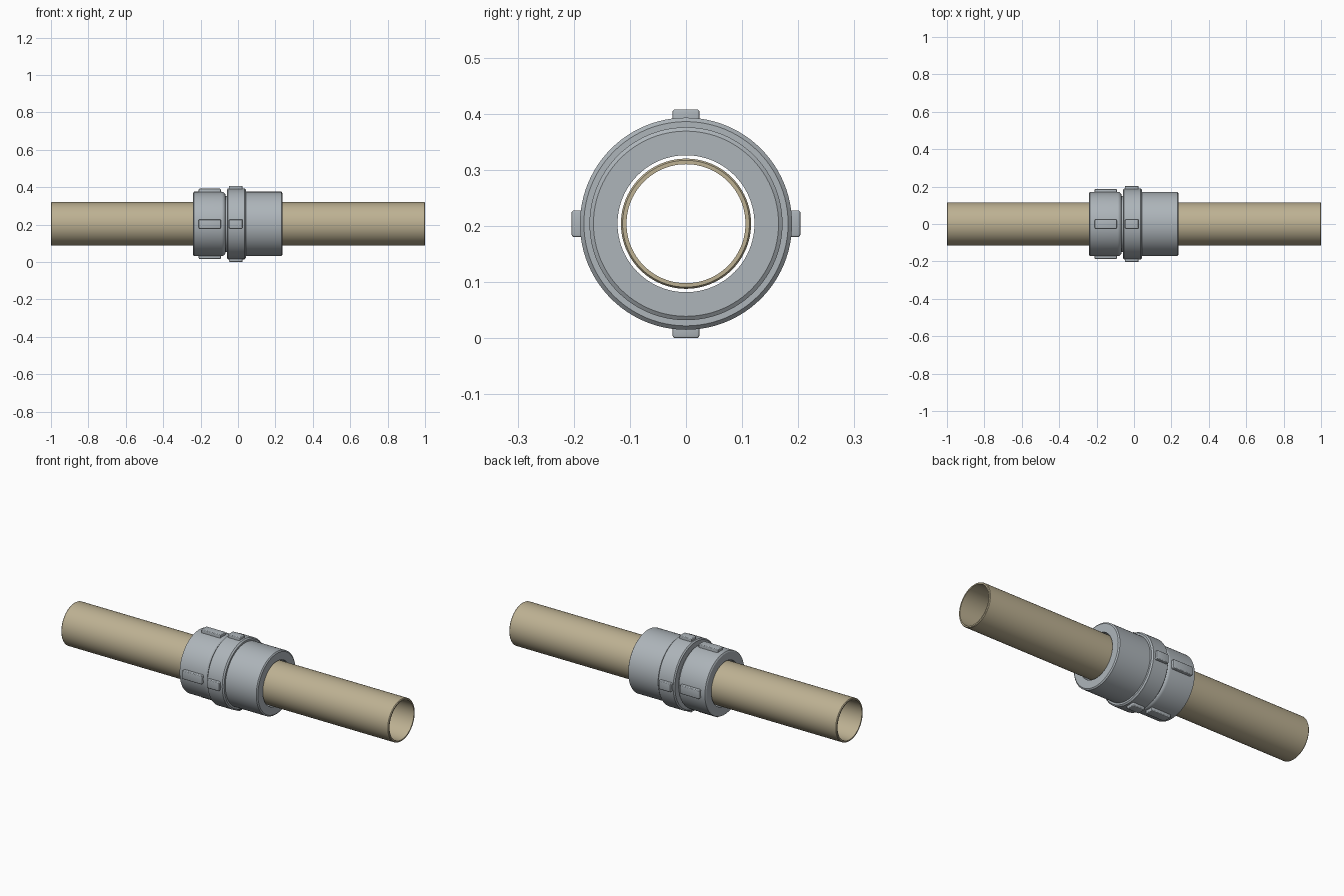
import bpy, bmesh, math
from mathutils import Matrix

if "Cube" in bpy.data.objects:
    bpy.data.objects.remove(bpy.data.objects["Cube"])

AXIS_Z = 0.205
SEGS = 96


def material(name, rgb):
    m = bpy.data.materials.new(name)
    m.diffuse_color = (*rgb, 1)
    m.use_nodes = True
    m.node_tree.nodes["Principled BSDF"].inputs["Base Color"].default_value = m.diffuse_color
    return m


GREY = material("grey_plastic", (0.42, 0.46, 0.49))
TAN = material("tan_pipe", (0.51, 0.44, 0.29))


def finish(name, bm, mat):
    bmesh.ops.recalc_face_normals(bm, faces=bm.faces)
    mesh = bpy.data.meshes.new(name)
    bm.to_mesh(mesh)
    bm.free()
    ob = bpy.data.objects.new(name, mesh)
    bpy.context.collection.objects.link(ob)
    mesh.materials.append(mat)
    ob.location.z = AXIS_Z
    bpy.ops.object.select_all(action='DESELECT')
    bpy.context.view_layer.objects.active = ob
    ob.select_set(True)
    bpy.ops.object.shade_smooth_by_angle(angle=math.radians(25))
    return ob


def ring(name, profile, mat):
    """Revolve a closed (x, radius) profile around the x axis."""
    bm = bmesh.new()
    loops = []
    for i in range(SEGS):
        a = 2 * math.pi * i / SEGS
        loops.append([bm.verts.new((x, r * math.cos(a), r * math.sin(a)))
                      for x, r in profile])
    n = len(profile)
    for i in range(SEGS):
        p, q = loops[i], loops[(i + 1) % SEGS]
        for j in range(n):
            k = (j + 1) % n
            bm.faces.new((p[j], p[k], q[k], q[j]))
    return finish(name, bm, mat)


def lugs(name, x0, x1, r_in, r_out, width):
    """Four rounded blocks spaced a quarter turn apart."""
    for i in range(4):
        bm = bmesh.new()
        bmesh.ops.create_cube(bm, size=1, matrix=Matrix.Translation(
            ((x0 + x1) / 2, 0, (r_in + r_out) / 2))
            @ Matrix.Diagonal((x1 - x0, width, r_out - r_in, 1)))
        bmesh.ops.bevel(bm, geom=bm.edges[:], offset=0.005, segments=3,
                        profile=0.5, affect='EDGES')
        bm.transform(Matrix.Rotation(i * math.pi / 2, 4, 'X'))
        finish(f"{name}_{i + 1}", bm, GREY)


# Hollow pipe with chamfered outer rims
ring("pipe", [(-1, 0.106), (-1, 0.113), (-0.996, 0.116),
              (0.996, 0.116), (1, 0.113), (1, 0.106)], TAN)

BORE = 0.122
# Left nut, its inner shoulder rounding into a groove beside the collar
shoulder = [(-0.088 + 0.022 * math.sin(t), 0.150 + 0.022 * math.cos(t))
            for t in [math.pi / 2 * i / 8 for i in range(9)]]
ring("left_nut", [(-0.24, BORE), (-0.24, 0.165), (-0.236, 0.172)]
     + shoulder + [(-0.055, 0.150), (-0.055, BORE)], GREY)

# Raised middle collar
ring("middle_collar", [(-0.06, BORE), (-0.06, 0.182), (-0.054, 0.189),
                       (0.036, 0.189), (0.043, 0.182), (0.043, BORE)], GREY)

# Right socket body
ring("right_socket", [(0.04, BORE), (0.04, 0.172), (0.232, 0.172),
                      (0.237, 0.165), (0.237, BORE)], GREY)

# Grip lugs
lugs("nut_lug", -0.21, -0.092, 0.155, 0.188, 0.048)
lugs("collar_lug", -0.048, 0.025, 0.172, 0.204, 0.048)

# Drop the model onto z = 0
bpy.context.view_layer.update()
low = min((o.matrix_world @ v.co).z for o in bpy.context.collection.objects
          for v in o.data.vertices)
for o in bpy.context.collection.objects:
    o.location.z -= low
